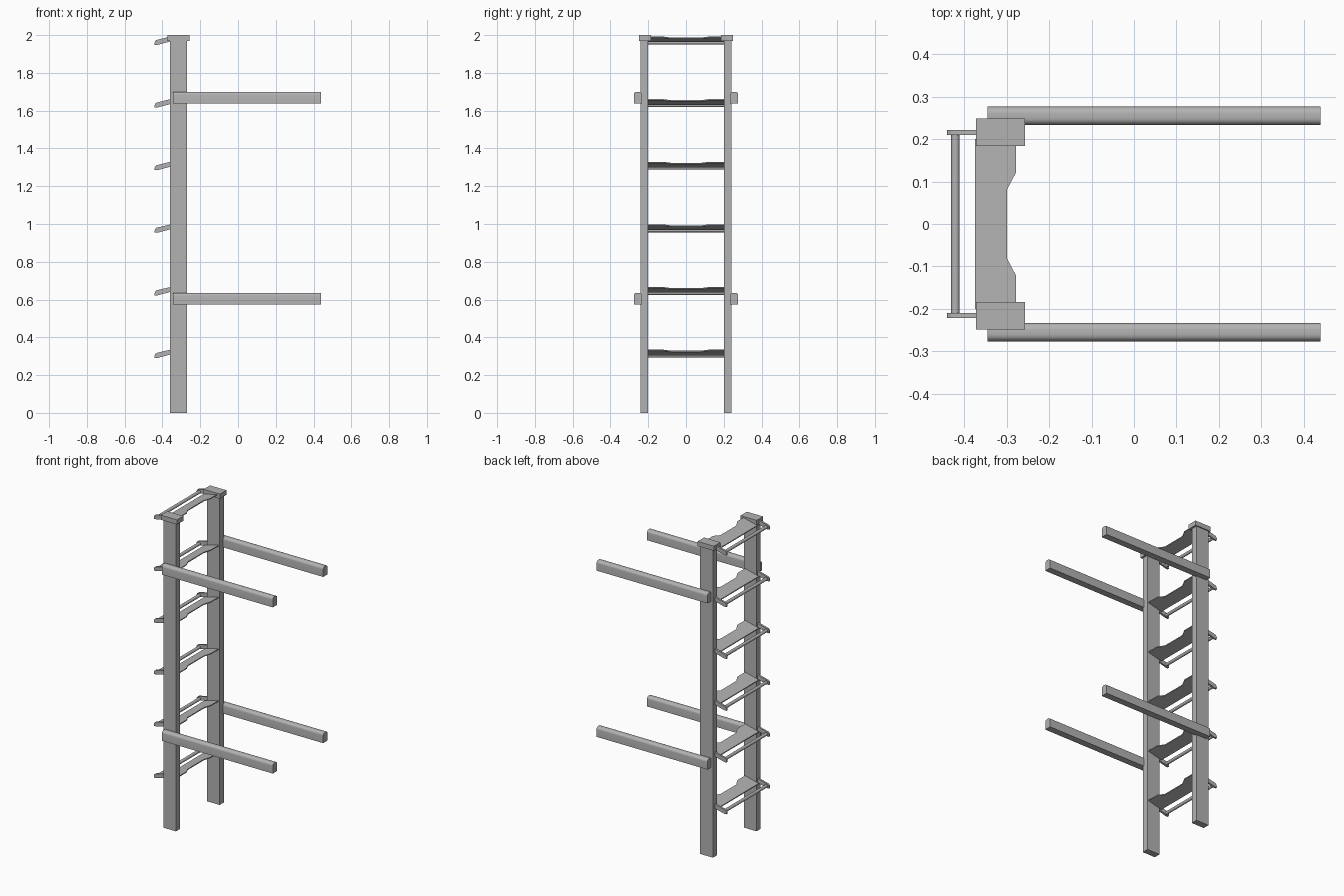
import bpy, bmesh, math
from mathutils import Vector

cube = bpy.data.objects.get("Cube")
if cube:
    bpy.data.objects.remove(cube)

grey = bpy.data.materials.new("matte grey")
grey.use_nodes = True
grey.diffuse_color = (0.45, 0.45, 0.45, 1)
grey.node_tree.nodes["Principled BSDF"].inputs["Base Color"].default_value = (0.45, 0.45, 0.45, 1)


def finish(name, bm):
    bmesh.ops.recalc_face_normals(bm, faces=bm.faces)
    mesh = bpy.data.meshes.new(name)
    bm.to_mesh(mesh)
    bm.free()
    mesh.materials.append(grey)
    obj = bpy.data.objects.new(name, mesh)
    bpy.context.collection.objects.link(obj)
    return obj


def prism(name, points, offset):
    """Extrude a closed outline of 3D points along an offset."""
    bm = bmesh.new()
    face = bm.faces.new([bm.verts.new(p) for p in points])
    out = bmesh.ops.extrude_face_region(bm, geom=[face])
    moved = [g for g in out["geom"] if isinstance(g, bmesh.types.BMVert)]
    bmesh.ops.translate(bm, verts=moved, vec=Vector(offset))
    return finish(name, bm)


def box(name, x0, x1, y0, y1, z0, z1):
    return prism(name, [(x0, y0, z0), (x1, y0, z0), (x1, y1, z0), (x0, y1, z0)], (0, 0, z1 - z0))


def smooth(obj):
    bpy.ops.object.select_all(action="DESELECT")
    obj.select_set(True)
    bpy.context.view_layer.objects.active = obj
    bpy.ops.object.shade_smooth_by_angle(angle=math.radians(35))


# Posts with caps, and the rounded-top arms on their outer sides
def arm_profile(y0, y1, z0, z1, r=0.016):
    pts = [(y0, z0), (y1, z0)]
    for cy, start in ((y1 - r, 0), (y0 + r, 90)):
        for i in range(6):
            a = math.radians(start + i * 18)
            pts.append((cy + r * math.cos(a), z1 - r + r * math.sin(a)))
    return pts


for side, s in (("left", 1), ("right", -1)):
    ya, yb = sorted((s * 0.2, s * 0.242))
    box(f"post_{side}", -0.36, -0.27, ya, yb, 0, 1.97)
    ya, yb = sorted((s * 0.184, s * 0.249))
    box(f"post_cap_{side}", -0.372, -0.257, ya, yb, 1.97, 2.0)
    ya, yb = sorted((s * 0.2335, s * 0.2765))
    for level, z in (("lower", 0.573), ("upper", 1.637)):
        outline = [(-0.345, y, h) for y, h in arm_profile(ya, yb, z, z + 0.063)]
        smooth(prism(f"arm_{level}_{side}", outline, (0.785, 0, 0)))

# Tilted steps, each with two hooked brackets and a thin bar
SLOPE = 0.25
STEP_OUTLINE = [(-0.278, 0.2), (-0.278, 0.122), (-0.3, 0.08)]
BRACKET = [(-0.441, -0.024), (-0.425, -0.024), (-0.35, -0.004), (-0.35, 0.022),
           (-0.431, 0.002), (-0.438, -0.004), (-0.441, -0.012)]

for n in range(6):
    z = 0.315 + 0.3315 * n
    plan = [(-0.375, 0.2)] + STEP_OUTLINE
    plan += [(x, -y) for x, y in reversed(plan)]
    prism(f"step_{n + 1}", [(x, y, z - 0.004 + (x + 0.35) * SLOPE) for x, y in plan], (0, 0, 0.006))
    for side, y in (("left", 0.2095), ("right", -0.2215)):
        prism(f"bracket_{n + 1}_{side}", [(x, y, z + h) for x, h in BRACKET], (0, 0.012, 0))
    ring = [(-0.421 + 0.01 * math.cos(i * math.tau / 12), -0.212,
             z - 0.012 + 0.01 * math.sin(i * math.tau / 12)) for i in range(12)]
    smooth(prism(f"bar_{n + 1}", ring, (0, 0.424, 0)))
